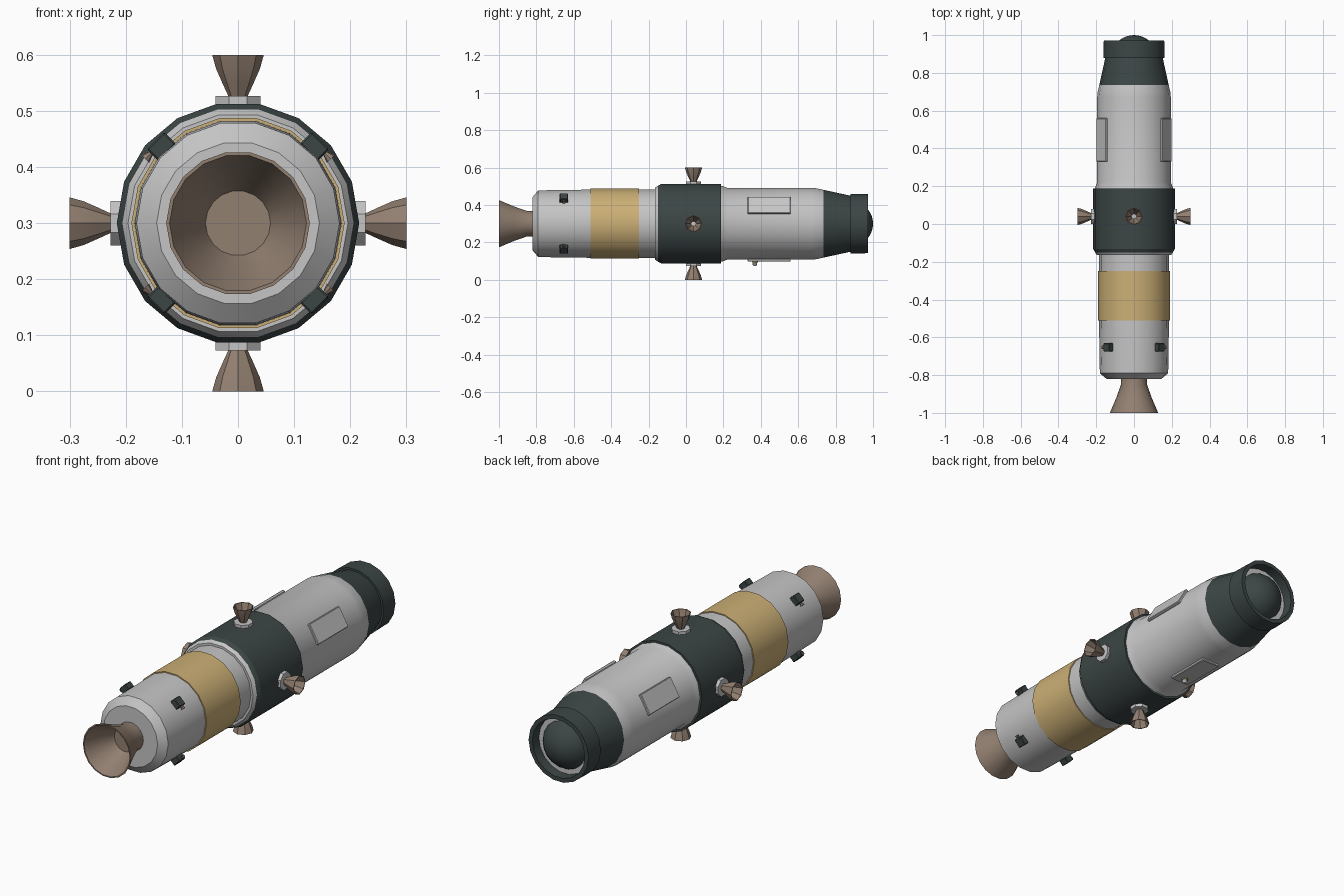
import bpy, bmesh, math
from mathutils import Matrix

if "Cube" in bpy.data.objects:
    bpy.data.objects.remove(bpy.data.objects["Cube"])

def material(name, rgb):
    m = bpy.data.materials.new(name)
    m.diffuse_color = (*rgb, 1)
    m.use_nodes = True
    m.node_tree.nodes["Principled BSDF"].inputs["Base Color"].default_value = m.diffuse_color
    return m

HULL = material("light grey hull", (0.56, 0.56, 0.56))
DARK = material("dark slate", (0.045, 0.06, 0.06))
GOLD = material("gold foil", (0.60, 0.43, 0.18))
BROWN = material("bronze nozzle", (0.29, 0.215, 0.165))

T = Matrix.Translation
BODY = T((0, 0, 0.3)) @ Matrix.Rotation(-math.pi / 2, 4, 'X')   # local z runs along +y


def radial(angle, y):
    """Frame on the body axis at y, local z pointing outwards."""
    return T((0, y, 0.3)) @ Matrix.Rotation(math.radians(angle), 4, 'Y')


def finish(name, bm, mat, matrix):
    bmesh.ops.recalc_face_normals(bm, faces=bm.faces)
    me = bpy.data.meshes.new(name)
    bm.to_mesh(me)
    bm.free()
    ob = bpy.data.objects.new(name, me)
    bpy.context.collection.objects.link(ob)
    me.transform(matrix)
    me.materials.append(mat)
    bpy.ops.object.select_all(action='DESELECT')
    ob.select_set(True)
    bpy.context.view_layer.objects.active = ob
    bpy.ops.object.shade_smooth_by_angle(angle=math.radians(28))
    return ob


def lathe(name, profile, mat, matrix=BODY, sides=18, turn=0.0):
    """Spin (height, radius) points; radius 0 closes to a point."""
    bm = bmesh.new()
    rings = []
    for h, r in profile:
        if r == 0:
            rings.append([bm.verts.new((0, 0, h))] * sides)
        else:
            rings.append([bm.verts.new((r * math.cos(a), r * math.sin(a), h))
                          for a in (turn + 2 * math.pi * i / sides for i in range(sides))])
    for lo, hi in zip(rings, rings[1:]):
        for i in range(sides):
            j = (i + 1) % sides
            bm.faces.new(list(dict.fromkeys((lo[i], lo[j], hi[j], hi[i]))))
    return finish(name, bm, mat, matrix)


def box(name, size, mat, matrix, bevel=0.003):
    bm = bmesh.new()
    bmesh.ops.create_cube(bm, size=1, matrix=Matrix.Diagonal((*size, 1)))
    bmesh.ops.bevel(bm, geom=bm.edges[:], offset=bevel, segments=1, affect='EDGES')
    return finish(name, bm, mat, matrix)


# Main engine bell, open at the rear with a closed throat
lathe("main_nozzle", [(-0.80, 0.069), (-0.85, 0.069), (-0.92, 0.094), (-1.0, 0.128),
                      (-1.0, 0.122), (-0.92, 0.088), (-0.86, 0.058), (-0.86, 0)], BROWN)

# Rear hull, foil wrap and flared collar
lathe("rear_hull", [(-0.82, 0), (-0.82, 0.145), (-0.79, 0.181), (-0.60, 0.184), (-0.51, 0.185)], HULL)
lathe("foil_wrap", [(-0.51, 0.183), (-0.51, 0.190), (-0.25, 0.190), (-0.25, 0.183)], GOLD)
lathe("rear_collar", [(-0.25, 0.185), (-0.165, 0.185), (-0.165, 0.196), (-0.15, 0.206)], HULL)

# Central thruster band
lathe("thruster_band", [(-0.15, 0.19), (-0.15, 0.206), (-0.132, 0.216),
                        (0.187, 0.216), (0.187, 0.19)], DARK)

# Forward hull and dark nose
lathe("forward_hull", [(0.185, 0.207), (0.20, 0.203), (0.22, 0.195), (0.67, 0.195),
                       (0.70, 0.192), (0.735, 0.184)], HULL)
lathe("nose_cone", [(0.735, 0.184), (0.88, 0.152)], DARK)
lathe("nose_ring", [(0.88, 0.150), (0.88, 0.162), (0.972, 0.160), (0.972, 0.140), (0.925, 0.138)], DARK)
lathe("nose_recess_floor", [(0.925, 0.139), (0.925, 0)], HULL)

# Seeker dome
R, C = 0.125, 0.875
dome = [(C + R * math.sin(t), R * math.cos(t))
        for t in (math.radians(22 + 68 * i / 7) for i in range(7))]
lathe("seeker_dome", dome + [(C + R, 0)], DARK)

# Four large side thrusters
for i in range(4):
    m = radial(90 * i, 0.04)
    lathe(f"thruster_flange_{i}", [(0.20, 0.043), (0.227, 0.043), (0.227, 0)], HULL, m, 8, math.pi / 8)
    lathe(f"thruster_bell_{i}", [(0.226, 0.017), (0.25, 0.028), (0.275, 0.039), (0.30, 0.046),
                                 (0.30, 0.042), (0.275, 0.035), (0.25, 0.024), (0.226, 0.013)],
          BROWN, m, 8)

# Four small attitude blocks with side jets
for i in range(4):
    s = 1 if i % 2 == 0 else -1
    m = radial(45 + 90 * i, -0.653)
    box(f"attitude_block_{i}", (0.044, 0.044, 0.03), DARK, m @ T((0, 0, 0.193)))
    jet = m @ T((s * 0.02, 0, 0.198)) @ Matrix.Rotation(s * math.pi / 2, 4, 'Y')
    lathe(f"attitude_jet_{i}", [(0, 0.004), (0.016, 0.010), (0.016, 0.008), (0.004, 0)], BROWN, jet, 8)

# Three flat access panels around the forward hull
for i, a in enumerate((60, -60, 180)):
    box(f"access_panel_{i}", (0.10, 0.23, 0.014), HULL, radial(a, 0.445) @ T((0, 0, 0.195)))

# Small sensor under the bottom panel
sensor = radial(180, 0.368)
lathe("sensor_stem", [(0.198, 0.016), (0.207, 0.016), (0.207, 0)], GOLD, sensor, 8)
lathe("sensor_ball", [(0.205, 0.008), (0.210, 0.013), (0.218, 0.013), (0.225, 0.008), (0.227, 0)],
      HULL, sensor, 10)
